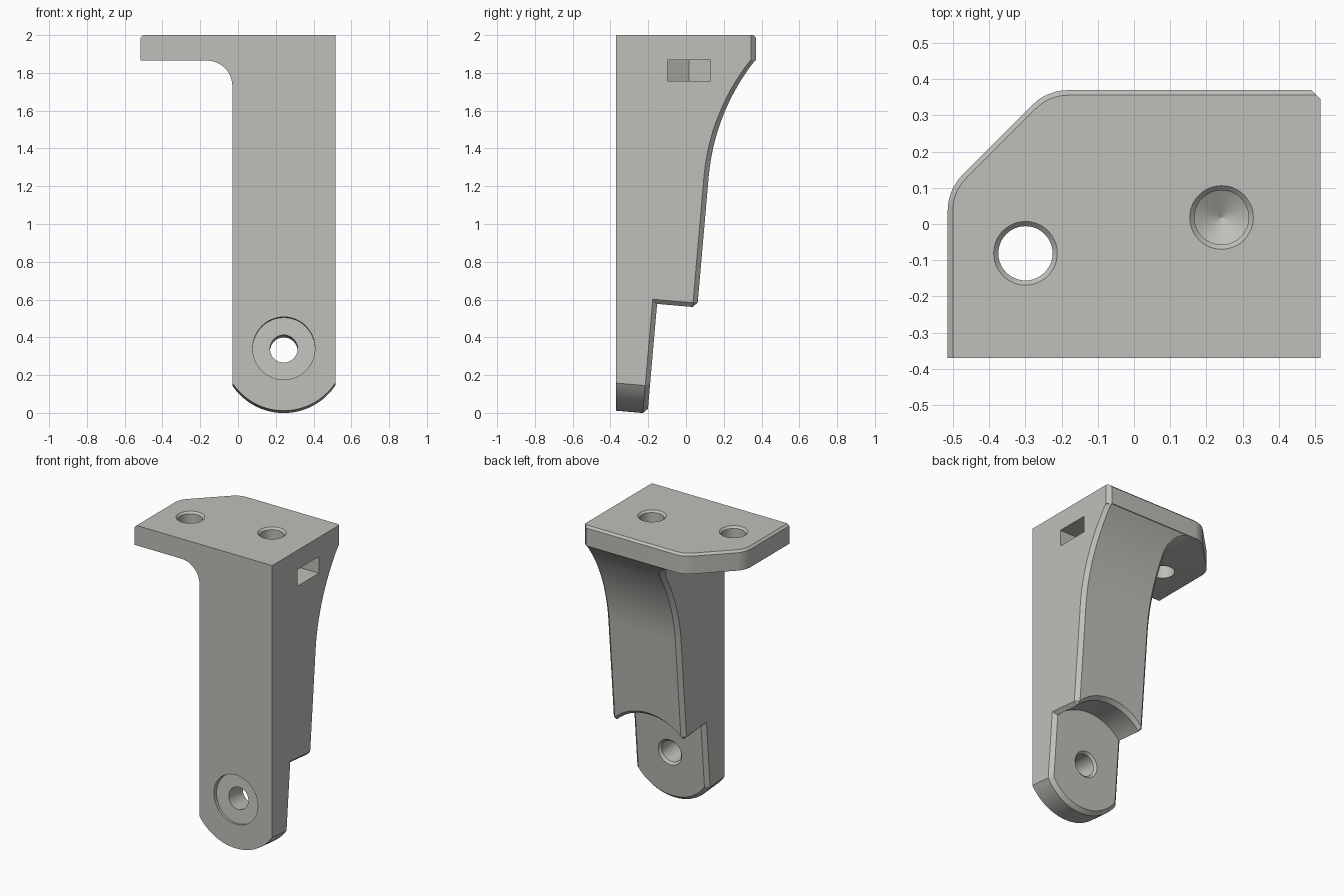
import bpy, bmesh, math
from math import sin, cos, radians, pi

if "Cube" in bpy.data.objects:
    bpy.data.objects.remove(bpy.data.objects["Cube"])

CH = 0.025      # edge chamfer
TILT = 0.087    # slope of the pivot axis
XR, XL, YF = 0.515, -0.03, -0.37
PX, PZ = 0.2425, 0.342   # pivot centre on the front face


def loft(name, loops):
    """Solid from a row of loops with equal point counts, capped at both ends."""
    bm = bmesh.new()
    rows = [[bm.verts.new(p) for p in loop] for loop in loops]
    n = len(rows[0])
    for a, b in zip(rows, rows[1:]):
        for i in range(n):
            j = (i + 1) % n
            bm.faces.new((a[i], a[j], b[j], b[i]))
    bm.faces.new(rows[0][::-1])
    bm.faces.new(rows[-1])
    bmesh.ops.recalc_face_normals(bm, faces=bm.faces)
    mesh = bpy.data.meshes.new(name)
    bm.to_mesh(mesh)
    bm.free()
    ob = bpy.data.objects.new(name, mesh)
    bpy.context.collection.objects.link(ob)
    return ob


def combine(target, tool, op):
    bpy.context.view_layer.objects.active = target
    m = target.modifiers.new(op, 'BOOLEAN')
    m.operation, m.solver, m.object = op, 'EXACT', tool
    bpy.ops.object.modifier_apply(modifier=m.name)
    bpy.data.objects.remove(tool)


def pivot(u, w, s):
    """Point in the tilted pivot frame: u sideways, w up, s along the axis."""
    return (PX + u, YF + s + TILT * w, PZ + w - TILT * s)


def circle(r, n=48):
    return [(r * cos(2 * pi * i / n), r * sin(2 * pi * i / n)) for i in range(n)]


def pivot_bore(steps):
    return loft("pivot_cutter", [[pivot(u, w, s) for u, w in circle(r)] for r, s in steps])


def vertical_bore(x, y, steps):
    return loft("bore_cutter", [[(x + a, y + b, z) for a, b in circle(r)] for r, z in steps])


# Leg: horizontal sections following the curved back and the fillet under the flange
def back_y(z):
    z = min(z, 1.865)
    if z < 1.25:
        return 0.12 + TILT * (z - 1.25)
    s = (z - 1.25) / 1.152 + sin(radians(5))
    return 0.12 + 1.152 * (cos(radians(5)) - math.sqrt(1 - s * s))


def leg_section(z, xl):
    y = back_y(z)
    return [(xl, YF, z), (XR, YF, z), (XR, y - CH, z), (XR - CH, y, z),
            (xl + CH, y, z), (xl, y - CH, z)]


levels = [(0.4, XL)] + [(1.25 + 0.48 * i / 10, XL) for i in range(10)]
for i in range(13):
    a = pi / 2 * i / 12
    levels.append((1.73 + 0.135 * sin(a), XL - 0.135 + 0.135 * cos(a)))
levels.append((1.9, XL - 0.135))
bracket = loft("bracket", [leg_section(z, x) for z, x in levels])

# Rounded clearance under the leg, flared at its sides and back
arc = [(0.25 - 0.5 * i / 32) for i in range(33)]
clear = [(-0.4, -0.5), (0.4, -0.5), (0.4, 0.402)]
clear += [(u, math.sqrt(0.355 ** 2 - u * u)) for u in arc] + [(-0.4, 0.402)]
loops = [[pivot(u, w + d, s) for u, w in clear] for s, d in ((-0.4, 0), (0.383, 0), (0.533, 0.15))]
combine(bracket, loft("clearance_cutter", loops), 'DIFFERENCE')


# Pivot tongue with a round lower end and chamfered rear edge
def tongue_outline(inset):
    r, h = 0.328 - inset, 0.2725 - inset
    a = math.asin(h / r)
    pts = [(r * sin(-a + 2 * a * i / 32), -r * cos(-a + 2 * a * i / 32)) for i in range(33)]
    return pts + [(h, 0.45), (-h, 0.45)]


full, small = tongue_outline(0), tongue_outline(CH)
tongue = loft("tongue", [[pivot(u, w, -TILT * w) for u, w in full],
                         [pivot(u, w, 0.17) for u, w in full],
                         [pivot(u, w, 0.195) for u, w in small]])
combine(bracket, tongue, 'UNION')


# Flange with clipped corner and chamfered top edge
def flange_outline(z, c):
    pts = [(XR, YF), (XR, 0.345), (XR - CH + c, 0.37 - c)]
    for cx, cy, start in ((-0.182, 0.23, 90), (-0.375, 0.037, 135)):
        for i in range(9):
            a = radians(start + 45 * i / 8)
            pts.append((cx + (0.14 - c) * cos(a), cy + (0.14 - c) * sin(a)))
    pts.append((-0.515 + c, YF))
    return [(x, y, z) for x, y in pts]


flange = loft("flange", [flange_outline(1.865, 0), flange_outline(1.986, 0),
                         flange_outline(2.0, 0.014)])
combine(bracket, flange, 'UNION')

# Pivot hole with front counterbore and rear chamfer
combine(bracket, pivot_bore([(0.165, -0.1), (0.165, 0.03)]), 'DIFFERENCE')
combine(bracket, pivot_bore([(0.073, -0.1), (0.073, 0.18), (0.103, 0.21)]), 'DIFFERENCE')

# Flange screw holes: one through, one blind with a drill point
combine(bracket, vertical_bore(-0.3, -0.081, [(0.075, 1.8), (0.075, 1.987), (0.095, 2.007)]),
        'DIFFERENCE')
combine(bracket, vertical_bore(0.242, 0.018, [(0.001, 1.555), (0.075, 1.6), (0.075, 1.987),
                                              (0.095, 2.007)]), 'DIFFERENCE')

# Nut slot in the right side with a pointed inner end
slot = [(0.6, -0.099), (0.6, 0.131), (0.176, 0.131), (0.109, 0.016), (0.176, -0.099)]
combine(bracket, loft("slot_cutter", [[(x, y, z) for x, y in slot] for z in (1.757, 1.869)]),
        'DIFFERENCE')

# Finish
grey = bpy.data.materials.new("warm_grey")
grey.diffuse_color = (0.52, 0.52, 0.49, 1)
grey.use_nodes = True
grey.node_tree.nodes["Principled BSDF"].inputs["Base Color"].default_value = grey.diffuse_color
bracket.data.materials.clear()
bracket.data.materials.append(grey)
for p in bracket.data.polygons:
    p.material_index = 0
bpy.ops.object.select_all(action='DESELECT')
bracket.select_set(True)
bpy.context.view_layer.objects.active = bracket
bpy.ops.object.shade_smooth_by_angle(angle=radians(20))
